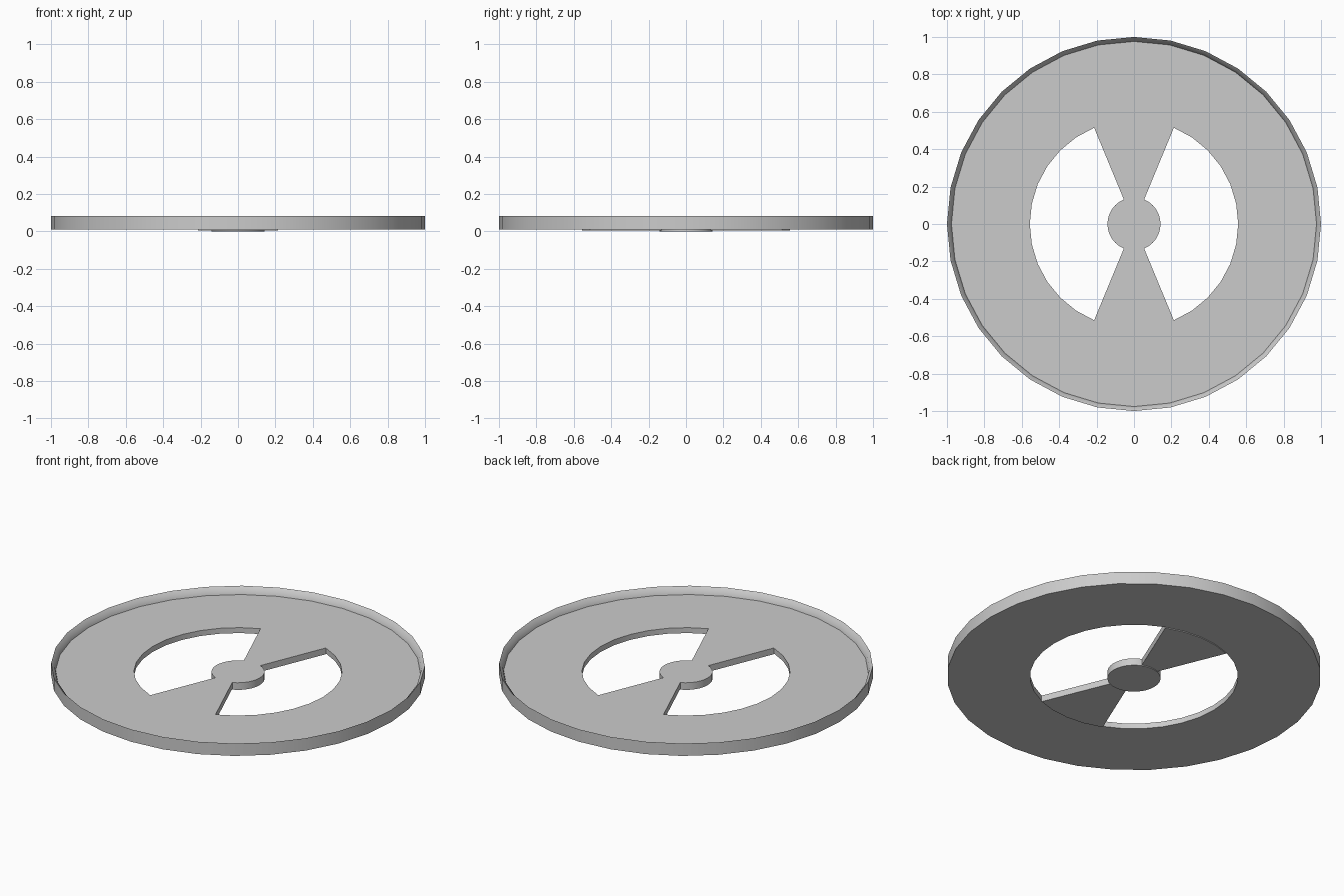
import bpy, bmesh, math
from mathutils import Vector

SIDES = 32
OPENING = 0.557   # radius of the central opening
HUB = 0.142       # radius of the hub
FLOOR = 0.042     # height of the dish floor

old = bpy.data.objects.get("Cube")
if old:
    bpy.data.objects.remove(old, do_unlink=True)

grey = bpy.data.materials.new("plain_grey")
grey.use_nodes = True
colour = (0.6, 0.6, 0.6, 1)
grey.diffuse_color = colour
grey.node_tree.nodes["Principled BSDF"].inputs["Base Color"].default_value = colour


def polar(radius, step, z):
    a = math.tau * step / SIDES
    return Vector((radius * math.cos(a), radius * math.sin(a), z))


def finish(name, bm):
    bmesh.ops.recalc_face_normals(bm, faces=bm.faces)
    mesh = bpy.data.meshes.new(name)
    bm.to_mesh(mesh)
    bm.free()
    mesh.materials.append(grey)
    obj = bpy.data.objects.new(name, mesh)
    bpy.context.collection.objects.link(obj)
    bpy.ops.object.select_all(action='DESELECT')
    obj.select_set(True)
    bpy.context.view_layer.objects.active = obj
    bpy.ops.object.shade_smooth_by_angle(angle=math.radians(30))
    return obj


def lathe(name, profile):
    """Closed ring swept from a (radius, height) profile."""
    bm = bmesh.new()
    loops = [[bm.verts.new(polar(r, i, z)) for r, z in profile] for i in range(SIDES)]
    n = len(profile)
    for i in range(SIDES):
        a, b = loops[i], loops[(i + 1) % SIDES]
        for j in range(n):
            k = (j + 1) % n
            bm.faces.new((a[j], b[j], b[k], a[k]))
    return finish(name, bm)


def slab(name, outline, bottom, top):
    """Flat outline raised from bottom to top."""
    bm = bmesh.new()
    base = bm.faces.new([bm.verts.new((p.x, p.y, bottom)) for p in outline])
    raised = bmesh.ops.extrude_face_region(bm, geom=[base], use_keep_orig=True)
    verts = [g for g in raised["geom"] if isinstance(g, bmesh.types.BMVert)]
    bmesh.ops.translate(bm, verts=verts, vec=(0, 0, top - bottom))
    return finish(name, bm)


# Dished outer ring with a raised, sloping lip
lathe("outer_ring", [(1.0, 0.01), (1.0, 0.083), (0.982, 0.064),
                     (0.976, FLOOR), (OPENING, FLOOR), (OPENING, 0.01)])

# Central hub
slab("hub", [polar(HUB, i, 0) for i in range(SIDES)], 0, FLOOR)

# Two wedge spokes joining hub and ring
for name, middle in (("back_spoke", SIDES // 4), ("front_spoke", 3 * SIDES // 4)):
    steps = range(middle - 2, middle + 3)
    outline = [polar(OPENING, s, 0) for s in steps]
    outline += [polar(HUB, s, 0) for s in reversed(steps)]
    slab(name, outline, 0.005, FLOOR)
